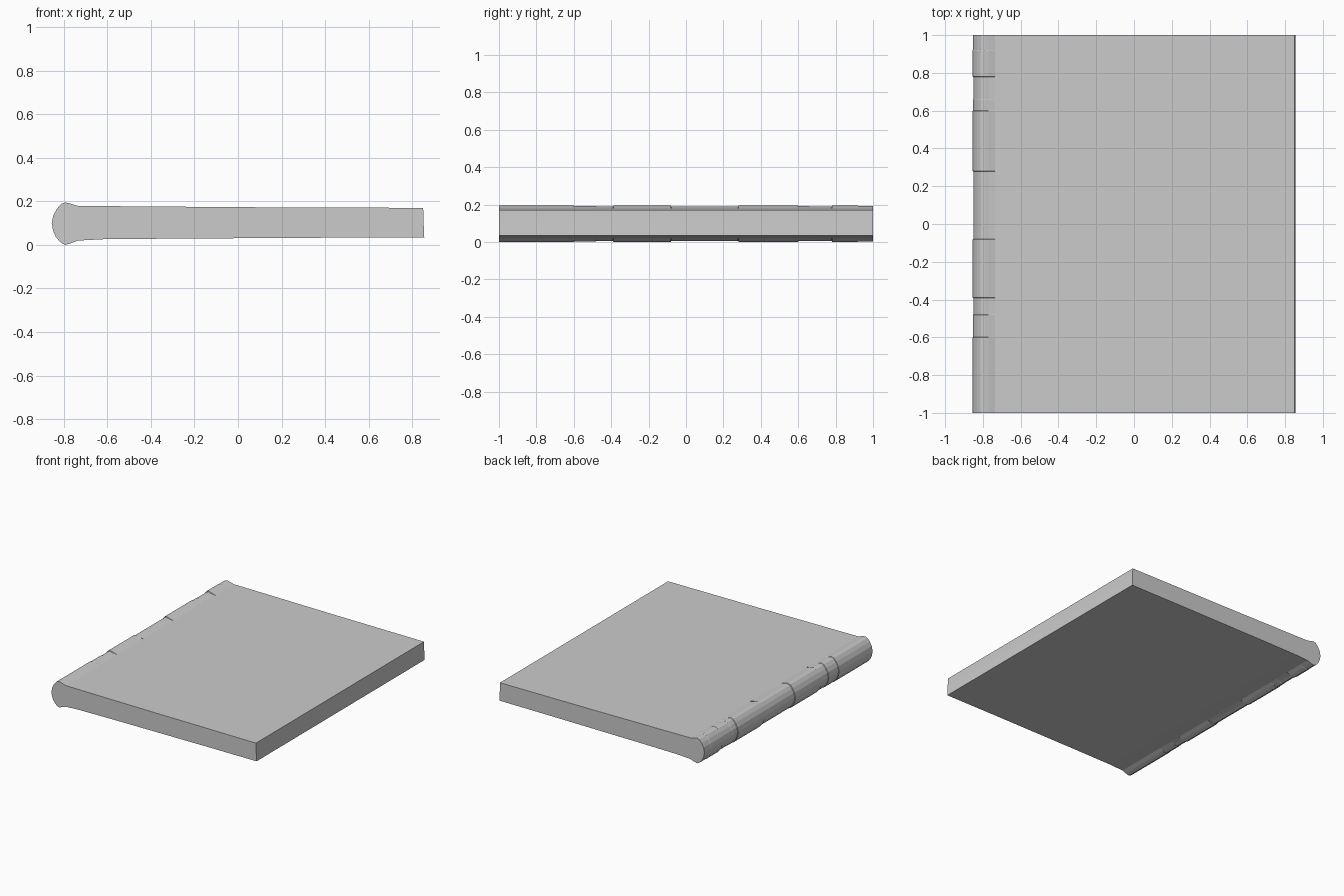
import bpy, bmesh

if "Cube" in bpy.data.objects:
    bpy.data.objects.remove(bpy.data.objects["Cube"])

# Closed-book cross-section (x, z): covers, hinge grooves and rounded spine
covers = [(-0.735, 0.02), (-0.62, 0.026), (-0.3, 0.029), (0.4, 0.033), (0.855, 0.034),
          (0.852, 0.1), (0.85, 0.17), (0.05, 0.173), (-0.48, 0.177), (-0.735, 0.179)]
spine = [(-0.77, 0.19), (-0.793, 0.195), (-0.812, 0.188), (-0.832, 0.165), (-0.848, 0.135),
         (-0.855, 0.1), (-0.849, 0.065), (-0.836, 0.036), (-0.815, 0.012), (-0.793, 0.0),
         (-0.765, 0.008)]

# Bands along the spine: (start, end, how far the band is sunk)
bands = [(-1.0, -0.6, 0.0), (-0.6, -0.48, 0.003), (-0.48, -0.39, 0.006), (-0.39, -0.08, 0.001),
         (-0.08, 0.28, 0.006), (0.28, 0.6, 0.001), (0.6, 0.66, 0.004),
         (0.66, 0.78, 0.006), (0.78, 0.92, 0.0), (0.92, 1.0, 0.002)]


def section(bm, y, sunk):
    """One ring of the book at y, with the spine pulled inward by sunk."""
    ring = [bm.verts.new((x, y, z)) for x, z in covers]
    for x, z in spine:
        shrink = 1 - sunk / 0.097
        ring.append(bm.verts.new((x + sunk * 0.7 * min(1, (-0.76 - x) / 0.09), y,
                                  0.0975 + (z - 0.0975) * shrink)))
    return ring


bm = bmesh.new()
rings = []
for start, end, sunk in bands:
    lip = 0.0015
    rings.append(section(bm, start + (lip if start > -1 else 0), sunk))
    rings.append(section(bm, end - (lip if end < 1 else 0), sunk))

# Skin between rings, then the flat head and tail
for a, b in zip(rings, rings[1:]):
    for i in range(len(a)):
        j = (i + 1) % len(a)
        bm.faces.new((a[i], a[j], b[j], b[i]))
bm.faces.new(rings[0])
bm.faces.new(rings[-1])
bmesh.ops.recalc_face_normals(bm, faces=bm.faces)

mesh = bpy.data.meshes.new("closed_book")
bm.to_mesh(mesh)
bm.free()
book = bpy.data.objects.new("closed_book", mesh)
bpy.context.collection.objects.link(book)
